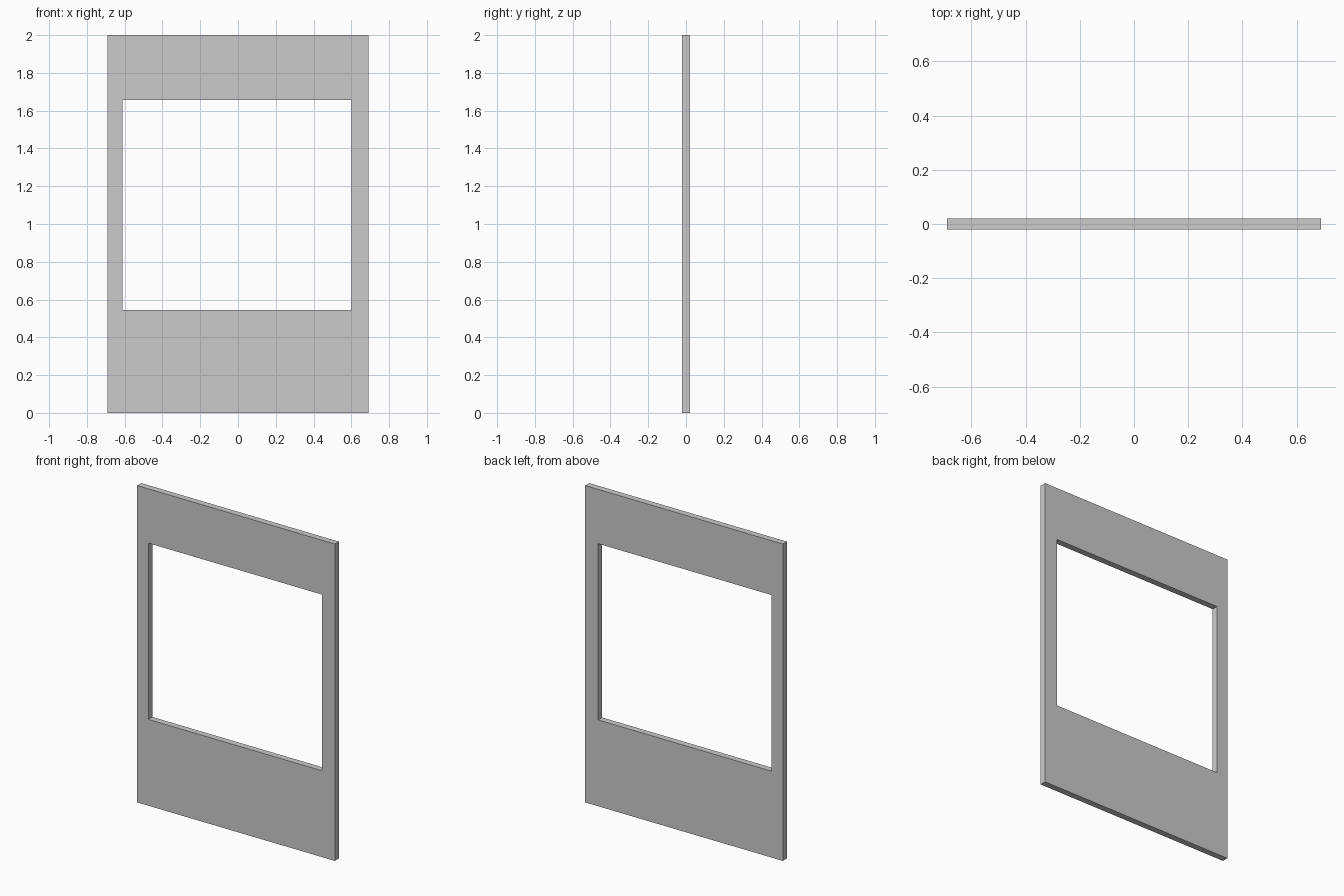
import bpy, bmesh

if "Cube" in bpy.data.objects:
    bpy.data.objects.remove(bpy.data.objects["Cube"])

HALF_DEPTH = 0.02


def rectangle(x0, x1, z0, z1):
    return [(x0, z0), (x1, z0), (x1, z1), (x0, z1)]


def make_frame(name, outer, inner, half_depth):
    """Flat panel with a rectangular opening, given as two matching loops."""
    bm = bmesh.new()
    out_v = [bm.verts.new((x, -half_depth, z)) for x, z in outer]
    in_v = [bm.verts.new((x, -half_depth, z)) for x, z in inner]
    n = len(outer)
    for i in range(n):
        j = (i + 1) % n
        bm.faces.new((out_v[i], out_v[j], in_v[j], in_v[i]))
    # give the panel its thickness
    ext = bmesh.ops.extrude_face_region(bm, geom=bm.faces[:], use_keep_orig=True)
    verts = [g for g in ext["geom"] if isinstance(g, bmesh.types.BMVert)]
    bmesh.ops.translate(bm, verts=verts, vec=(0, 2 * half_depth, 0))
    bmesh.ops.recalc_face_normals(bm, faces=bm.faces[:])
    mesh = bpy.data.meshes.new(name)
    bm.to_mesh(mesh)
    bm.free()
    obj = bpy.data.objects.new(name, mesh)
    bpy.context.collection.objects.link(obj)
    return obj


# Upright panel with a slightly off-centre window opening
make_frame("window_panel",
           rectangle(-0.69, 0.69, 0.0, 2.0),
           rectangle(-0.612, 0.6, 0.545, 1.657),
           HALF_DEPTH)
